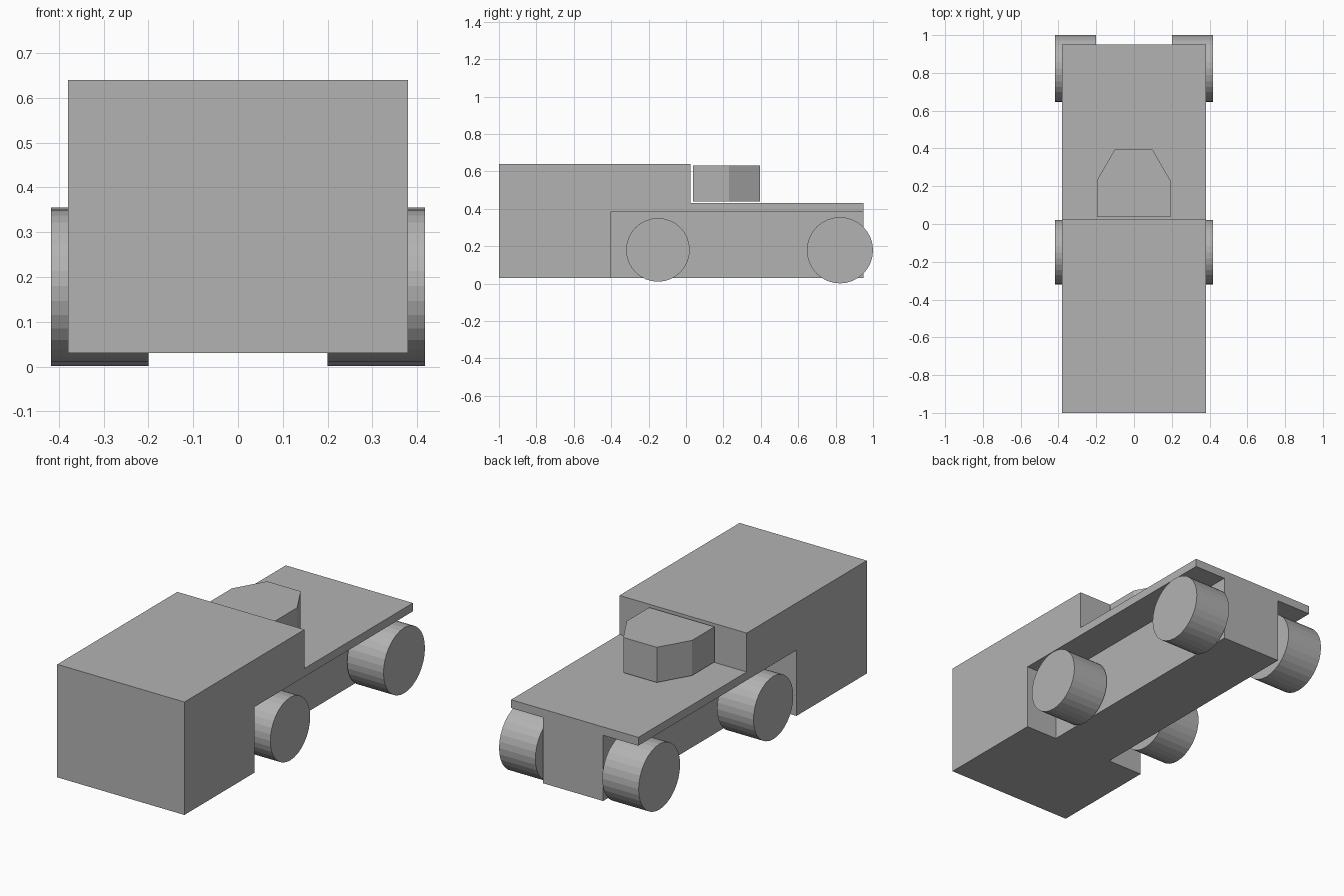
import bpy
import bmesh
import math
from mathutils import Matrix, Vector

cube = bpy.data.objects.get("Cube")
if cube:
    bpy.data.objects.remove(cube, do_unlink=True)

GREY = (0.45, 0.45, 0.45, 1.0)
grey = bpy.data.materials.new("plain_grey")
grey.use_nodes = True
grey.diffuse_color = GREY
grey.node_tree.nodes["Principled BSDF"].inputs["Base Color"].default_value = GREY


def finish(name, bm):
    bmesh.ops.recalc_face_normals(bm, faces=bm.faces)
    mesh = bpy.data.meshes.new(name)
    bm.to_mesh(mesh)
    bm.free()
    mesh.materials.append(grey)
    obj = bpy.data.objects.new(name, mesh)
    bpy.context.collection.objects.link(obj)
    return obj


def prism(name, outline, direction):
    """Extrude a closed flat outline along a direction."""
    bm = bmesh.new()
    face = bm.faces.new([bm.verts.new(p) for p in outline])
    ext = bmesh.ops.extrude_face_region(bm, geom=[face])
    moved = [v for v in ext["geom"] if isinstance(v, bmesh.types.BMVert)]
    bmesh.ops.translate(bm, verts=moved, vec=Vector(direction))
    return finish(name, bm)


def wheel(name, side, y, z, radius, inner=0.20, outer=0.417):
    bm = bmesh.new()
    place = Matrix.Translation((side * (inner + outer) / 2, y, z)) @ Matrix.Rotation(math.pi / 2, 4, "Y")
    bmesh.ops.create_cone(bm, cap_ends=True, segments=32, radius1=radius,
                          radius2=radius, depth=outer - inner, matrix=place)
    return finish(name, bm)


# Cab, overhanging rear of the cab and thin deck share one side profile
half = 0.38
profile = [(-1.0, 0.03), (-0.4, 0.03), (-0.4, 0.385), (0.95, 0.385),
           (0.95, 0.43), (0.025, 0.43), (0.025, 0.64), (-1.0, 0.64)]
prism("body", [(-half, y, z) for y, z in profile], (2 * half, 0, 0))

# Central spine under the deck, between the wheels
spine = [(-0.4, 0.03), (0.95, 0.03), (0.95, 0.385), (-0.4, 0.385)]
prism("chassis_spine", [(-0.17, y, z) for y, z in spine], (0.36, 0, 0))

# Tapered block just above the deck
block = [(-0.197, 0.038), (0.193, 0.038), (0.193, 0.23),
         (0.098, 0.395), (-0.102, 0.395), (-0.197, 0.23)]
prism("deck_block", [(x, y, 0.44) for x, y in block], (0, 0, 0.19))

# Two axles of wheels
for label, side in (("left", 1), ("right", -1)):
    wheel("front_wheel_" + label, side, -0.15, 0.18, 0.17)
    wheel("rear_wheel_" + label, side, 0.823, 0.178, 0.177)
